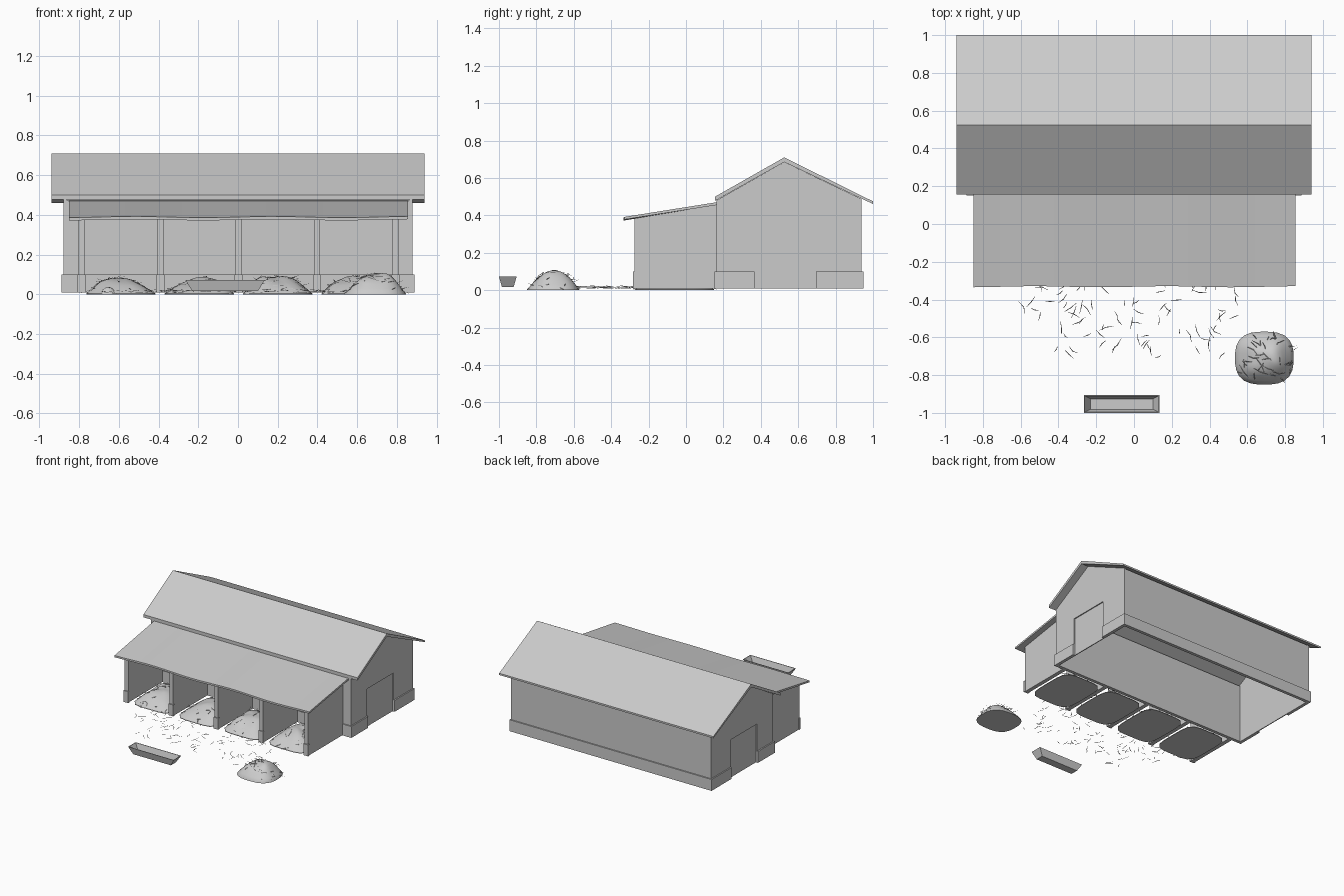
import bpy, bmesh, math, random
from mathutils import Vector, noise

random.seed(4)
cube = bpy.data.objects.get("Cube")
if cube:
    bpy.data.objects.remove(cube)

GREY = (0.6, 0.6, 0.6, 1)
mat = bpy.data.materials.new("plain_grey")
mat.use_nodes = True
mat.diffuse_color = GREY
mat.node_tree.nodes["Principled BSDF"].inputs["Base Color"].default_value = GREY


def finish(name, bm, smooth=False):
    bmesh.ops.recalc_face_normals(bm, faces=bm.faces)
    mesh = bpy.data.meshes.new(name)
    bm.to_mesh(mesh)
    bm.free()
    mesh.materials.append(mat)
    obj = bpy.data.objects.new(name, mesh)
    bpy.context.collection.objects.link(obj)
    for p in mesh.polygons:
        p.use_smooth = smooth
    return obj


def prism(name, outline, x0, x1):
    """Solid made from a (y, z) outline pushed along x."""
    bm = bmesh.new()
    face = bm.faces.new([bm.verts.new((x0, y, z)) for y, z in outline])
    ext = bmesh.ops.extrude_face_region(bm, geom=[face])
    moved = [v for v in ext["geom"] if isinstance(v, bmesh.types.BMVert)]
    bmesh.ops.translate(bm, verts=moved, vec=(x1 - x0, 0, 0))
    return finish(name, bm)


def box(name, x0, x1, y0, y1, z0, z1):
    return prism(name, [(y0, z0), (y1, z0), (y1, z1), (y0, z1)], x0, x1)


# Barn: main dimensions
HALF, T, BASE = 0.878, 0.015, 0.01
FRONT, BACK, RIDGE = 0.162, 0.938, 0.525
DOOR0, DOOR1, DOOR_TOP = 0.365, 0.695, 0.315
PLINTH, OUT = 0.1, 0.01

# Long walls and gable walls with a door notch
box("front_wall", -HALF, HALF, FRONT, FRONT + T, BASE, 0.475)
box("back_wall", -HALF, HALF, BACK - T, BACK, BASE, 0.485)
gable = [(FRONT, BASE), (DOOR0, BASE), (DOOR0, DOOR_TOP), (DOOR1, DOOR_TOP),
         (DOOR1, BASE), (BACK, BASE), (BACK, 0.488), (RIDGE, 0.685), (FRONT, 0.48)]
for side, s in (("left", 1), ("right", -1)):
    prism(side + "_gable", gable, s * (HALF - T), s * HALF)
    box(side + "_door", s * (HALF - T), s * (HALF - 0.008), DOOR0, DOOR1, BASE, DOOR_TOP)
    # Plinth beside the door
    for part, y0, y1 in (("front", FRONT - OUT, DOOR0), ("back", DOOR1, BACK + OUT)):
        box(f"{side}_{part}_plinth", s * HALF, s * (HALF + OUT), y0, y1, BASE, PLINTH)
box("front_plinth", -HALF, HALF, FRONT - OUT, FRONT, BASE, PLINTH)
box("back_plinth", -HALF, HALF, BACK, BACK + OUT, BASE, PLINTH)

# Main roof slab
prism("main_roof", [(0.155, 0.478), (RIDGE, 0.685), (1.0, 0.461),
                    (1.0, 0.475), (RIDGE, 0.71), (0.155, 0.5)], -0.94, 0.94)

# Lean-to roof with a slightly wavy front edge
bm = bmesh.new()
rows = []
for i in range(25):
    x = -0.85 + 1.705 * i / 24
    wave = math.sin(x * 9) * 0.003
    pts = [(x, -0.332 + wave, 0.389 + wave), (x, FRONT, 0.47),
           (x, FRONT, 0.455), (x, -0.332 + wave, 0.375 + wave)]
    rows.append([bm.verts.new(p) for p in pts])
for a, b in zip(rows, rows[1:]):
    for k in range(4):
        bm.faces.new((a[k], a[(k + 1) % 4], b[(k + 1) % 4], b[k]))
bm.faces.new(rows[0])
bm.faces.new(rows[-1])
finish("lean_to_roof", bm)

# Stall partitions with small foot blocks
for i in range(5):
    x = -0.787 + i * 0.395
    prism(f"stall_partition_{i + 1}", [(-0.275, BASE), (FRONT, BASE), (FRONT, 0.456), (-0.275, 0.384)],
          x - 0.016, x + 0.016)
    box(f"partition_foot_{i + 1}", x - 0.021, x + 0.021, -0.283, -0.265, BASE, PLINTH)


# Hay heaps
def heap_height(h, r, x, y):
    bump = noise.noise(Vector((x * 9, y * 9, h)))
    return max(0.004, h * (1 - r * r) * (1 + 0.25 * bump))


def heap(name, cx, cy, rx, ry, h, power, peak=0.0):
    """Rounded mound on a squarish footprint; returns a surface sampler."""
    def point(r, a):
        c, s = math.cos(a), math.sin(a)
        k = r / (abs(c) ** power + abs(s) ** power) ** (1 / power)
        x = cx + rx * c * k + peak * (1 - r)
        y = cy + ry * s * k
        return Vector((x, y, heap_height(h, r, x, y)))
    bm = bmesh.new()
    n, rings = 28, 7
    top = bm.verts.new(point(0, 0))
    loops = [[bm.verts.new(point(j / rings, math.tau * i / n)) for i in range(n)]
             for j in range(1, rings + 1)]
    skirt = []
    for v in loops[-1]:
        skirt.append(bm.verts.new((v.co.x, v.co.y, 0)))
    loops.append(skirt)
    for i in range(n):
        j = (i + 1) % n
        bm.faces.new((top, loops[0][i], loops[0][j]))
        for a, b in zip(loops, loops[1:]):
            bm.faces.new((a[i], b[i], b[j], a[j]))
    bm.faces.new(skirt)
    obj = finish(name, bm, True)
    bpy.ops.object.select_all(action='DESELECT')
    obj.select_set(True)
    bpy.context.view_layer.objects.active = obj
    bpy.ops.object.shade_smooth_by_angle(angle=math.radians(50))
    return point


def straws(name, spots):
    """Thin bent stalks, one for each (position, tilt, length)."""
    bm = bmesh.new()
    for p, tilt, length in spots:
        a = random.uniform(0, math.tau)
        along = Vector((math.cos(a), math.sin(a), tilt))
        side = Vector((-math.sin(a), math.cos(a), 0))
        bend = side * random.uniform(-0.15, 0.15) * length
        loops = []
        for t, w in ((-0.5, 0.001), (0, 0.0022), (0.5, 0.0007)):
            c = p + along * t * length + bend * (1 - 4 * t * t)
            c.z = max(c.z, 0.003)
            loops.append([bm.verts.new(c + d) for d in
                          (side * w, side * -w, Vector((0, 0, w)))])
        for u, v in zip(loops, loops[1:]):
            for k in range(3):
                m = (k + 1) % 3
                bm.faces.new((u[k], u[m], v[m], v[k]))
        bm.faces.new(loops[0])
        bm.faces.new(loops[-1])
    finish(name, bm)


def on_heap(point, count):
    return [(point(math.sqrt(random.random()) * 0.95, random.uniform(0, math.tau)) + Vector((0, 0, 0.003)),
             random.uniform(-0.35, 0.35), random.uniform(0.04, 0.09)) for _ in range(count)]


for i, (h, peak) in enumerate(((0.085, -0.03), (0.085, 0.01), (0.1, -0.03), (0.09, -0.04))):
    surface = heap(f"stall_hay_{i + 1}", -0.59 + i * 0.395, -0.06, 0.174, 0.21, h, 5, peak)
    straws(f"stall_straw_{i + 1}", on_heap(surface, 25))
surface = heap("hay_pile", 0.69, -0.71, 0.155, 0.14, 0.108, 2.8, 0.02)
straws("pile_straw", on_heap(surface, 36))
surface = heap("small_hay_clump", -0.655, -0.24, 0.045, 0.035, 0.035, 2)
straws("clump_straw", on_heap(surface, 8))

# Loose straw on the yard, thinning out towards the front
loose = []
for _ in range(85):
    y = -0.29 - 0.42 * random.random() ** 1.3
    x = random.uniform(-0.72, 0.62) if y > -0.5 else random.uniform(-0.42, 0.5)
    loose.append((Vector((x, y, random.uniform(0.008, 0.022))),
                  random.uniform(-0.1, 0.1), random.uniform(0.03, 0.085)))
straws("yard_straw", loose)

# Feeding trough: tapered box, hollowed from the top
bm = bmesh.new()
bmesh.ops.create_cube(bm, size=1)
for v in bm.verts:
    up = v.co.z > 0
    v.co = Vector((-0.065 + v.co.x * (0.4 if up else 0.33),
                   -0.953 + v.co.y * (0.094 if up else 0.062), 0.072 if up else 0.016))
bm.normal_update()
top = max(bm.faces, key=lambda f: f.normal.z)
bmesh.ops.inset_region(bm, faces=[top], thickness=0.006)
ext = bmesh.ops.extrude_discrete_faces(bm, faces=[top])
floor = ext["faces"][0]
mid = floor.calc_center_median()
for v in floor.verts:
    v.co = Vector((mid.x + (v.co.x - mid.x) * 0.85, mid.y + (v.co.y - mid.y) * 0.65, 0.024))
finish("feeding_trough", bm)
